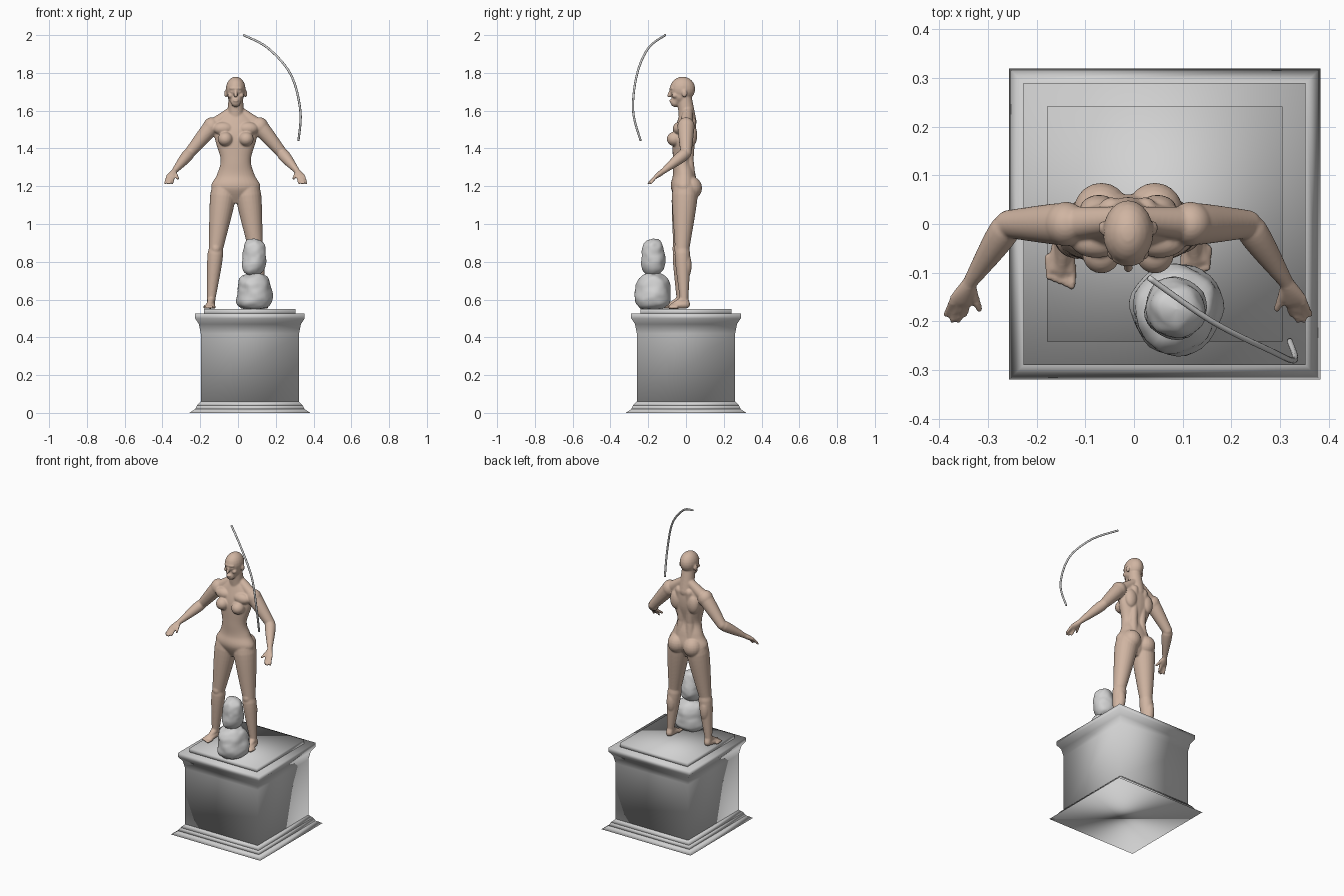
import bpy, bmesh, math
from mathutils import Vector, Matrix, noise

default_cube = bpy.data.objects.get("Cube")
if default_cube:
    bpy.data.objects.remove(default_cube)

FLOOR = .55      # top of the pedestal


def material(name, red, green, blue):
    mat = bpy.data.materials.new(name)
    mat.use_nodes = True
    mat.diffuse_color = (red, green, blue, 1)
    shader = mat.node_tree.nodes["Principled BSDF"]
    shader.inputs["Base Color"].default_value = (red, green, blue, 1)
    return mat


skin = material("skin", .63, .46, .36)
stone = material("pale_stone", .64, .64, .64)


def smooth_path(rows, steps):
    """Catmull-Rom interpolation of rows of numbers."""
    result = []
    for i in range(len(rows) - 1):
        before, start, end = rows[max(i - 1, 0)], rows[i], rows[i + 1]
        after = rows[min(i + 2, len(rows) - 1)]
        for step in range(steps):
            t = step / steps
            row = []
            for p, a, b, q in zip(before, start, end, after):
                tangent_a, tangent_b = (b - p) / 2, (q - a) / 2
                ease = t * t * (3 - 2 * t)
                row.append(a + (b - a) * ease + tangent_a * t * (1 - t) ** 2
                           - tangent_b * t * t * (1 - t))
            result.append(row)
    return result + [rows[-1]]


def tube(bm, rows, sides=24, phase=0):
    """Loft elliptical rings; each row is x, y, z, width radius, depth radius."""
    points = [Vector(row[:3]) for row in rows]
    rings = []
    for i, (centre, row) in enumerate(zip(points, rows)):
        along = points[min(i + 1, len(points) - 1)] - points[max(i - 1, 0)]
        along.normalize()
        across = Vector((1, 0, 0))
        across = (across - along * across.dot(along)).normalized()
        other = along.cross(across)
        ring = []
        for k in range(sides):
            angle = math.tau * k / sides + phase
            offset = across * row[3] * math.cos(angle) + other * row[4] * math.sin(angle)
            ring.append(bm.verts.new(centre + offset))
        rings.append(ring)
    for low, high in zip(rings, rings[1:]):
        for k in range(sides):
            j = (k + 1) % sides
            bm.faces.new((low[k], low[j], high[j], high[k]))
    bm.faces.new(rings[0][::-1])
    bm.faces.new(rings[-1])


def ball(bm, centre, width, depth, height):
    matrix = Matrix.Translation(centre) @ Matrix.Diagonal((width, depth, height, 1))
    bmesh.ops.create_uvsphere(bm, u_segments=20, v_segments=12, radius=1, matrix=matrix)


def bone(bm, start, end, start_radius, end_radius, bulge=0, flat=1):
    """Tapered, round-ended limb; bulge fattens its upper half, flat thins its end."""
    start, end = Vector(start), Vector(end)
    rows = []
    for i in range(11):
        t = i / 10
        radius = start_radius + (end_radius - start_radius) * t
        radius += bulge * math.sin(math.pi * math.sqrt(t))
        rows.append((*start.lerp(end, t), radius, radius * (1 + (flat - 1) * t)))
    tube(bm, rows)
    for centre, radius in ((start, start_radius), (end, end_radius * flat)):
        ball(bm, centre, radius, radius, radius)


def finish(bm, name, mat):
    bmesh.ops.recalc_face_normals(bm, faces=bm.faces)
    for face in bm.faces:
        face.smooth = True
    mesh = bpy.data.meshes.new(name)
    bm.to_mesh(mesh)
    bm.free()
    mesh.materials.append(mat)
    obj = bpy.data.objects.new(name, mesh)
    bpy.context.collection.objects.link(obj)
    return obj


# Pedestal: square lofts from (half width, height) profiles
def square_block(name, *profile):
    bm = bmesh.new()
    diagonal = math.sqrt(2)
    rows = [(.063, 0, z, half * diagonal, half * diagonal) for half, z in profile]
    tube(bm, rows, sides=4, phase=math.pi / 4)
    finish(bm, name, stone)


step_widths = (.32, .29, .28, .26)
for i, name in enumerate(("pedestal_foot", "pedestal_lower_step", "pedestal_upper_step")):
    square_block(name, (step_widths[i], i * .02), (step_widths[i + 1], i * .02 + .02))
square_block("pedestal_shaft", (.26, .06), (.26, .42), (.27, .47), (.29, .5), (.29, .525))
square_block("pedestal_top_plate", (.242, .52), (.242, FLOOR))


# Two stacked boulders: tapered, blunt barrels roughened by noise
def boulder(name, bottom, top, width, taper):
    bm = bmesh.new()
    rows = []
    for i in range(31):
        t = i / 30
        radius = width * (1 - taper * t) * math.sqrt(1 - abs(2 * t - 1) ** 4) + .001
        rows.append((.087, -.175, bottom + (top - bottom) * t, radius, radius))
    tube(bm, rows, sides=32)
    for vert in bm.verts:
        vert.co += noise.noise_vector(vert.co * 13) * .01
        vert.co += noise.noise_vector(vert.co * 30) * .004
        vert.co.z = max(vert.co.z, FLOOR)
    finish(bm, name, stone)


boulder("lower_boulder", .54, .745, .1, .2)
boulder("upper_boulder", .73, .925, .065, .1)

# Floating curved rod
bm = bmesh.new()
arc = [(.03, -.11, 2), (.16, -.2, 1.93), (.28, -.26, 1.79), (.33, -.28, 1.6), (.32, -.24, 1.44)]
tube(bm, [(*point, .006, .006) for point in smooth_path(arc, 10)], sides=10)
finish(bm, "curved_rod", stone)

# Body: overlapping closed forms, the left half first
bm = bmesh.new()
neck = Vector((.015, .01, 1.6))
shoulder = Vector((.128, 0, 1.515))
elbow = Vector((.245, 0, 1.375))
wrist = Vector((.325, -.12, 1.28))
knuckles = Vector((.345, -.16, 1.25))
hip = Vector((.063, -.005, 1.18))
knee = Vector((.105, -.02, .87))
ankle = Vector((.13, -.01, .6))
heel = Vector((.13, 0, .575))
sole = Vector((.138, -.08, .563))

# Face side: ear, cheek, eye
ball(bm, (.053, -.008, 1.69), .008, .014, .02)
ball(bm, (.028, -.058, 1.68), .016, .017, .014)
ball(bm, (.02, -.07, 1.7), .01, .009, .007)

# Trunk: breast, upper chest, shoulder blade, buttock, back muscle, neck muscle
ball(bm, (.055, -.06, 1.45), .04, .042, .038)
ball(bm, (.065, -.035, 1.505), .055, .035, .035)
ball(bm, (.06, .03, 1.47), .04, .03, .06)
ball(bm, (.055, .025, 1.19), .058, .06, .062)
bone(bm, (.035, .03, 1.54), (.03, .015, 1.34), .025, .025)
bone(bm, (.03, .015, 1.34), (.035, .02, 1.25), .025, .03)
bone(bm, neck, shoulder, .026, .036)

# Arm
ball(bm, shoulder, .045, .046, .05)
bone(bm, shoulder, elbow, .043, .029, bulge=.002)
bone(bm, elbow, wrist, .028, .015, bulge=.006)

# Hand with spread fingers and thumb
bone(bm, wrist, knuckles, .015, .026, flat=.4)
for spread in (-1.5, -.5, .5, 1.5):
    root = knuckles + Vector((spread * .01, 0, 0))
    tip = root + Vector((spread * .003 + .01, spread ** 2 * .006 - .04, -.035))
    bone(bm, root, tip, .009, .006)
bone(bm, wrist, (.306, -.175, 1.24), .01, .007)

# Leg: thigh, shin, calf, kneecap
bone(bm, hip, knee, .066, .038, bulge=.006)
bone(bm, knee, ankle, .037, .022, bulge=.007)
ball(bm, (.115, 0, .78), .03, .03, .07)
ball(bm, knee + Vector((0, -.023, 0)), .024, .02, .028)

# Foot and toes
bone(bm, ankle, heel, .022, .022)
bone(bm, heel, sole, .022, .03, flat=.4)
bone(bm, ankle, sole, .022, .012)
for i in range(5):
    toe = Vector((.115 + i * .012, i * .005 - .11, .56))
    bone(bm, toe + Vector((0, .04, 0)), toe, .009, .007)

# Mirror the half, then set the right foot a little forward
copies = bmesh.ops.duplicate(bm, geom=bm.verts[:] + bm.edges[:] + bm.faces[:])["geom"]
for vert in copies:
    if isinstance(vert, bmesh.types.BMVert):
        vert.co.x *= -1
        vert.co.y -= max(hip.z - vert.co.z, 0) * .03

# Torso: height, depth centre, width, depth
torso = [(1.11, -.01, .06, .03), (1.19, -.01, .13, .07), (1.26, -.01, .1, .06),
         (1.34, -.02, .08, .05), (1.45, -.01, .11, .06), (1.53, 0, .11, .05), (1.59, 0, .05, .03)]
tube(bm, [(0, y, z, width, depth) for z, y, width, depth in smooth_path(torso, 6)], sides=32)

# Neck, skull, jaw, brow, lips, nose
bone(bm, (0, .01, 1.54), (0, -.01, 1.68), .046, .038)
ball(bm, (0, -.018, 1.715), .052, .067, .065)
bone(bm, (0, -.03, 1.68), (0, -.057, 1.645), .044, .026)
ball(bm, (0, -.07, 1.718), .035, .018, .009)
ball(bm, (0, -.081, 1.653), .015, .009, .007)
bone(bm, (0, -.08, 1.71), (0, -.09, 1.68), .006, .01)

# Fuse everything into one soft skin
body = finish(bm, "body", skin)
body.location.x = -.012
fuse = body.modifiers.new("fuse", "REMESH")
fuse.mode = "VOXEL"
fuse.voxel_size = .0045
fuse.use_smooth_shade = True
soften = body.modifiers.new("soften", "SMOOTH")
soften.factor = .5
soften.iterations = 5
